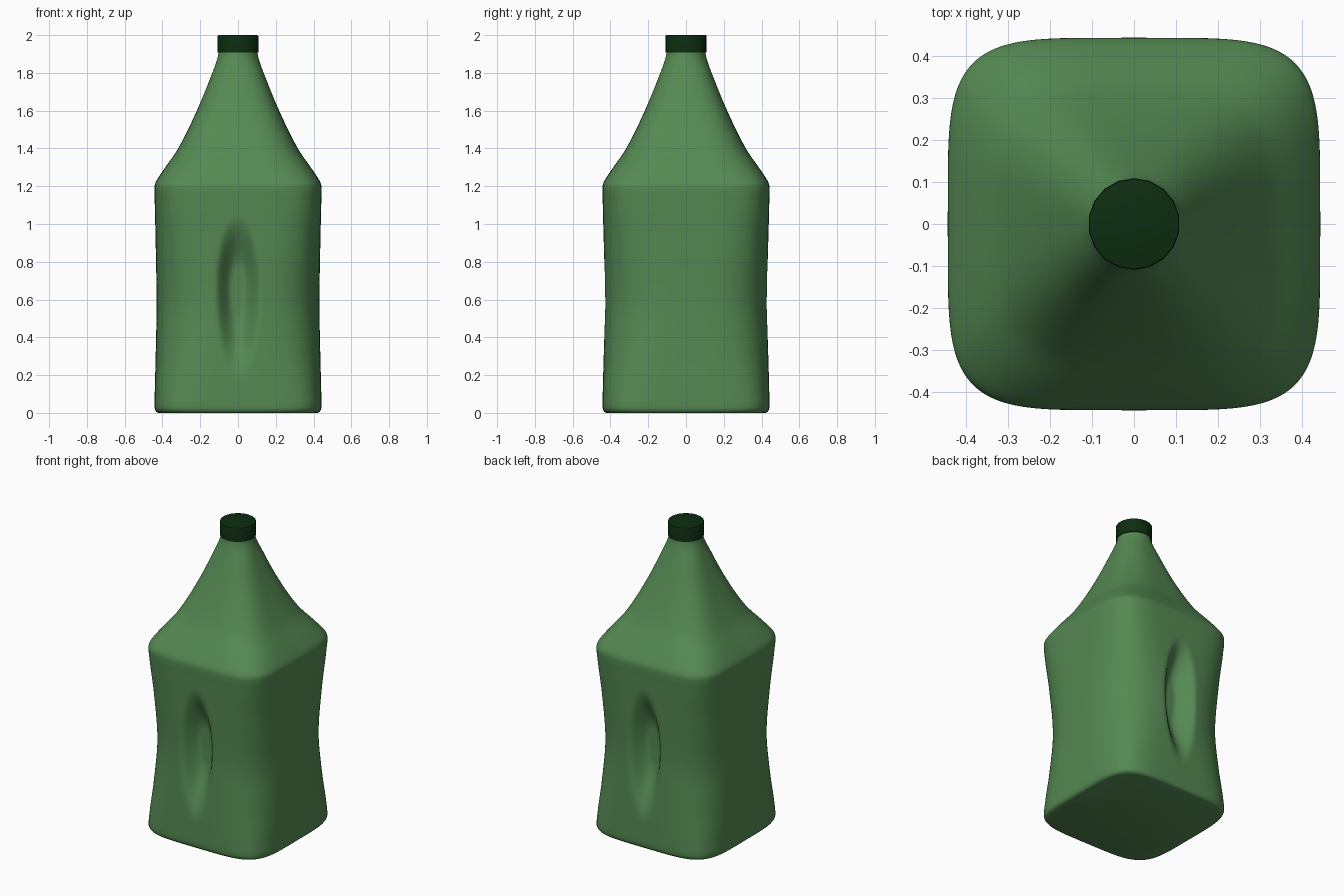
import bpy, bmesh, math

if "Cube" in bpy.data.objects:
    bpy.data.objects.remove(bpy.data.objects["Cube"], do_unlink=True)


def material(name, rgb):
    m = bpy.data.materials.new(name)
    m.use_nodes = True
    m.diffuse_color = (*rgb, 1)
    m.node_tree.nodes["Principled BSDF"].inputs["Base Color"].default_value = (*rgb, 1)
    return m


green = material("leaf green", (0.09, 0.25, 0.085))
dark_green = material("dark green", (0.004, 0.026, 0.005))


def make_object(name, bm, mat, angle):
    bmesh.ops.recalc_face_normals(bm, faces=bm.faces)
    mesh = bpy.data.meshes.new(name)
    bm.to_mesh(mesh)
    bm.free()
    mesh.materials.append(mat)
    ob = bpy.data.objects.new(name, mesh)
    bpy.context.collection.objects.link(ob)
    bpy.ops.object.select_all(action='DESELECT')
    ob.select_set(True)
    bpy.context.view_layer.objects.active = ob
    bpy.ops.object.shade_smooth_by_angle(angle=math.radians(angle))
    return ob


# Body stations: height, half width, squareness of the section
STATIONS = [
    (0.0, 0.422, 4.6), (0.006, 0.433, 4.7), (0.025, 0.441, 4.8), (0.1, 0.441, 4.5),
    (0.3, 0.436, 3.6), (0.58, 0.431, 3.05), (0.9, 0.436, 3.6), (1.12, 0.441, 4.5),
    (1.2, 0.442, 4.8), (1.225, 0.434, 4.8), (1.28, 0.399, 4.4), (1.4, 0.317, 3.5),
    (1.6, 0.218, 2.9), (1.8, 0.136, 2.4), (1.88, 0.108, 2.0), (1.93, 0.1, 2.0),
]


def slope(i, k):
    a, b = STATIONS[max(i - 1, 0)], STATIONS[min(i + 1, len(STATIONS) - 1)]
    return (b[k] - a[k]) / (b[0] - a[0])


def sample_profile():
    """Smooth Hermite curve through the stations."""
    rows = []
    for i in range(len(STATIONS) - 1):
        p, q = STATIONS[i], STATIONS[i + 1]
        dz = q[0] - p[0]
        steps = max(2, round(dz / 0.015))
        for s in range(steps):
            t = s / steps
            row = [p[0] + dz * t]
            for k in (1, 2):
                row.append((2*t**3 - 3*t**2 + 1) * p[k] + (t**3 - 2*t**2 + t) * dz * slope(i, k)
                           + (3*t**2 - 2*t**3) * q[k] + (t**3 - t**2) * dz * slope(i + 1, k))
            rows.append(row)
    rows.append(STATIONS[-1])
    return rows


def grip_depth(x, z):
    """Oval hand grip, longer and softer towards the bottom."""
    length = 0.38 if z > 0.67 else 0.5
    r = math.hypot(x / 0.125, (z - 0.67) / length)
    t = min(max((1 - r) / 0.75, 0), 1)
    return 0.095 * t * t * (3 - 2 * t)


# Bottle body with a grip on the front and the back
SIDES = 192
bm = bmesh.new()
rings = []
for z, half, n in sample_profile():
    ring = []
    for j in range(SIDES):
        a = 2 * math.pi * j / SIDES
        c, s = math.cos(a), math.sin(a)
        r = half / (abs(c) ** n + abs(s) ** n) ** (1 / n)
        x, y = r * c, r * s
        if abs(y) > abs(x):
            y -= math.copysign(grip_depth(x, z), y)
        ring.append(bm.verts.new((x, y, z)))
    rings.append(ring)
for lower, upper in zip(rings, rings[1:]):
    for j in range(SIDES):
        k = (j + 1) % SIDES
        bm.faces.new((lower[j], lower[k], upper[k], upper[j]))
bm.faces.new(rings[0])
bm.faces.new(rings[-1])
make_object("bottle_body", bm, green, 50)

# Screw cap
bm = bmesh.new()
bmesh.ops.create_cone(bm, cap_ends=True, segments=18, radius1=0.109, radius2=0.109, depth=0.092)
bmesh.ops.translate(bm, verts=bm.verts, vec=(0, 0, 1.954))
top_edges = [e for e in bm.edges if all(v.co.z > 1.99 for v in e.verts)]
bmesh.ops.bevel(bm, geom=top_edges, offset=0.006, segments=2, profile=0.5, affect='EDGES')
make_object("bottle_cap", bm, dark_green, 35)
